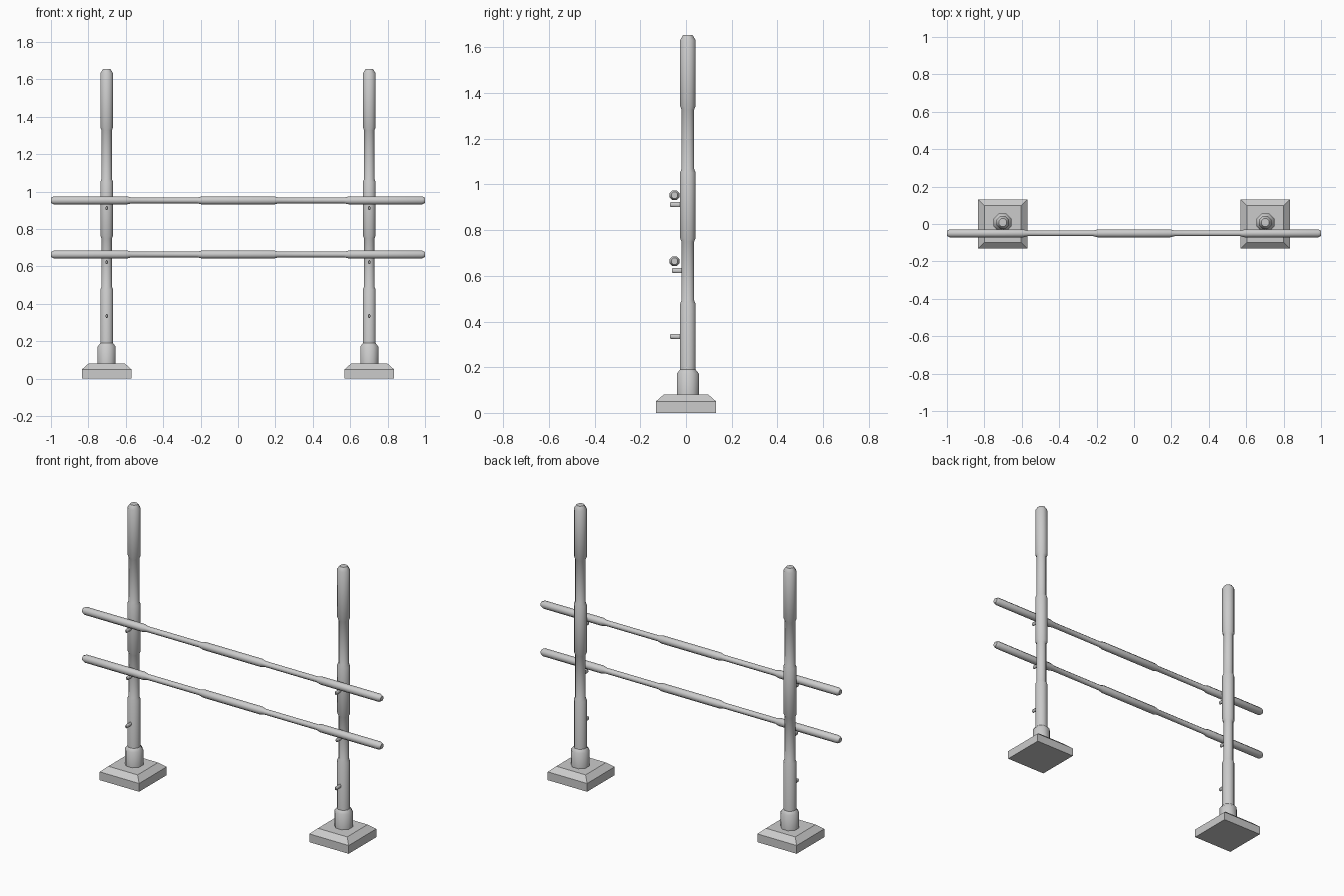
import bpy, bmesh, math
from mathutils import Matrix

if "Cube" in bpy.data.objects:
    bpy.data.objects.remove(bpy.data.objects["Cube"])

SIDES = 8


def finish(name, bm, matrix, smooth=None):
    bm.transform(matrix)
    bmesh.ops.recalc_face_normals(bm, faces=bm.faces)
    mesh = bpy.data.meshes.new(name)
    bm.to_mesh(mesh)
    bm.free()
    ob = bpy.data.objects.new(name, mesh)
    bpy.context.collection.objects.link(ob)
    if smooth:
        bpy.ops.object.select_all(action='DESELECT')
        ob.select_set(True)
        bpy.context.view_layer.objects.active = ob
        bpy.ops.object.shade_smooth_by_angle(angle=math.radians(smooth))
    return ob


def lathe(name, profile, matrix, sides=SIDES, smooth=50):
    """Turn (radius, height) pairs into a capped solid."""
    bm = bmesh.new()
    rings = []
    for r, h in profile:
        ring = []
        for i in range(sides):
            a = 2 * math.pi * (i + 0.5) / sides
            ring.append(bm.verts.new((r * math.cos(a), r * math.sin(a), h)))
        rings.append(ring)
    for a, b in zip(rings, rings[1:]):
        for i in range(sides):
            j = (i + 1) % sides
            bm.faces.new((a[i], a[j], b[j], b[i]))
    bm.faces.new(rings[0][::-1])
    bm.faces.new(rings[-1])
    return finish(name, bm, matrix, smooth)


# Stepped post, flared collar and bevelled foot profiles
POST = [(0.037, 0.07), (0.037, 0.477), (0.030, 0.492), (0.030, 0.75),
        (0.037, 0.765), (0.037, 1.052), (0.030, 1.068), (0.030, 1.328),
        (0.037, 1.344), (0.037, 1.632), (0.022, 1.655)]
COLLAR = [(0.052, 0.075), (0.052, 0.172), (0.037, 0.190)]
Q = math.sqrt(2)
FOOT = [(0.132 * Q, 0), (0.132 * Q, 0.05), (0.098 * Q, 0.08)]

# Rail profile, mirrored about its middle
HALF = [(0.023, 0.193), (0.0165, 0.218), (0.0165, 0.568), (0.023, 0.593),
        (0.023, 0.985), (0.015, 1.0)]
RAIL = [(r, -h) for r, h in reversed(HALF)] + HALF

for side, x in (("left", -0.702), ("right", 0.702)):
    at_post = Matrix.Translation((x, 0.008, 0))
    lathe(side + "_foot", FOOT, Matrix.Translation((x, 0, 0)), 4, None)
    lathe(side + "_collar", COLLAR, at_post)
    lathe(side + "_post", POST, at_post)

    # Small flat pegs that hold the rails
    for n, (z, tip) in enumerate(((0.335, -0.07), (0.623, -0.062), (0.912, -0.07))):
        peg = [(0.0115, 0), (0.0115, -0.004 - tip), (0.008, -tip)]
        m = (Matrix.Translation((x, 0, z)) @ Matrix.Diagonal((0.6, 1, 1, 1))
             @ Matrix.Rotation(math.pi / 2, 4, 'X'))
        lathe(f"{side}_peg_{n + 1}", peg, m)

# Horizontal rails resting in front of the posts
for name, z in (("lower_rail", 0.664), ("upper_rail", 0.953)):
    m = Matrix.Translation((0, -0.05, z)) @ Matrix.Rotation(math.pi / 2, 4, 'Y')
    lathe(name, RAIL, m)
